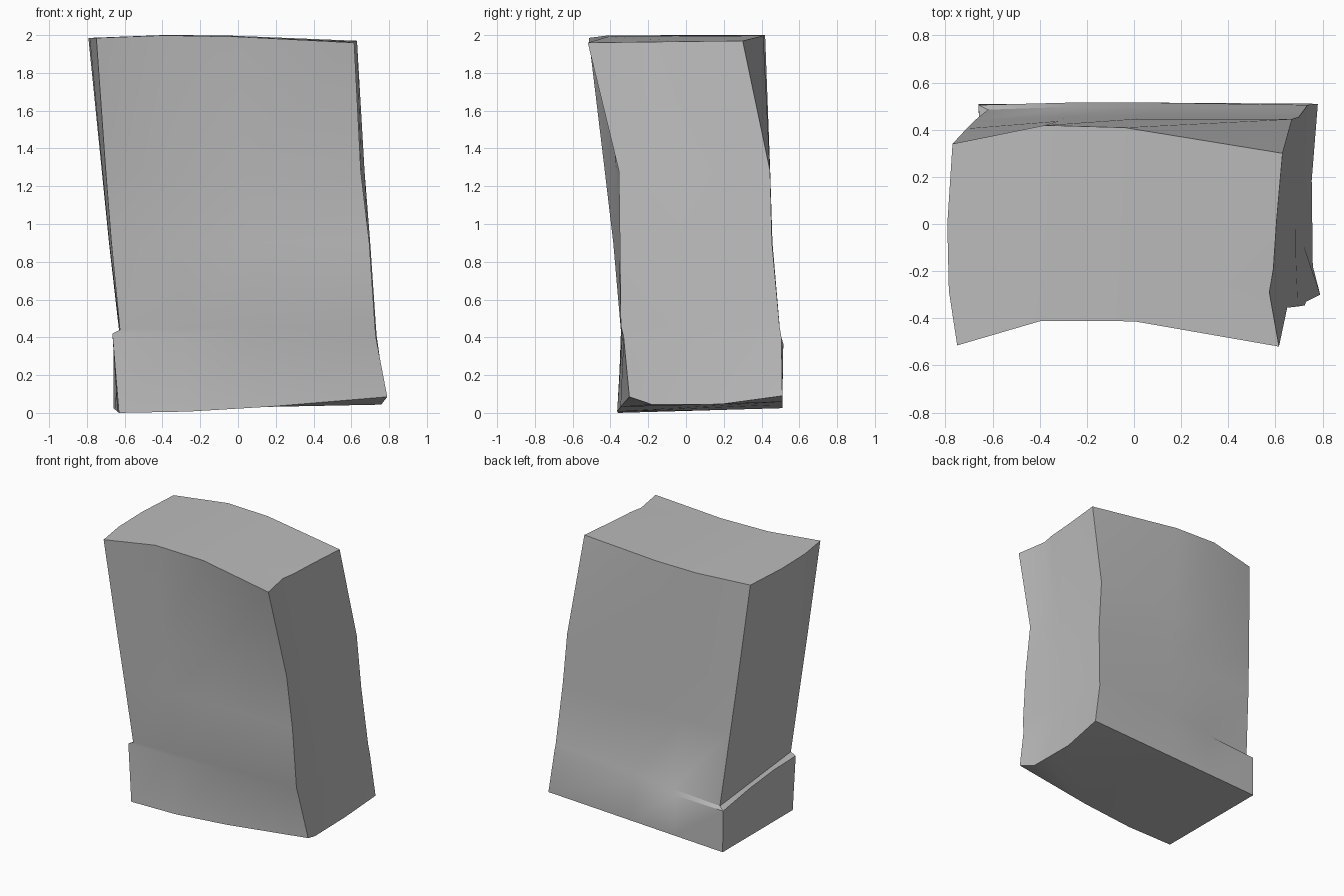
import bpy
import bmesh
import math
from mathutils import Vector

cube = bpy.data.objects.get("Cube")
if cube:
    bpy.data.objects.remove(cube, do_unlink=True)

# One plain stone colour
stone = bpy.data.materials.new("stone grey")
stone.use_nodes = True
colour = (0.5, 0.5, 0.5, 1.0)
stone.diffuse_color = colour
stone.node_tree.nodes["Principled BSDF"].inputs["Base Color"].default_value = colour

# The four leaning corner edges of the block, each from bottom to top
front_left = [(-.63, -.36, 0), (-.665, -.345, .42), (-.625, -.345, .44),
              (-.67, -.385, .9), (-.7, -.43, 1.28), (-.75, -.515, 1.985)]
front_right = [(.79, -.3, .085), (.73, -.33, .4), (.725, -.345, .46),
               (.695, -.35, .9), (.65, -.355, 1.28), (.615, -.52, 1.96)]
back_right = [(.78, .51, .09), (.735, .505, .4), (.73, .495, .46),
              (.7, .455, .9), (.67, .445, 1.28), (.63, .3, 1.97)]
back_left = [(-.66, .51, .025), (-.66, .505, .33), (-.62, .485, .35),
             (-.675, .44, .9), (-.71, .405, 1.28), (-.77, .34, 1.985)]

# How far each wall bows between its corners, from bottom to top
front_bow = [-.02, 0, 0, .02, .04, .105]
back_bow = [0, .01, .01, .01, .02, .09]
right_bow = [-.03, -.01, -.01, -.01, -.01, -.045]
left_bow = [0, .02, 0, -.01, -.015, -.03]


def wall_points(start, end, steps, offset):
    """A corner followed by bowed points along the wall to the next corner."""
    start, end = Vector(start), Vector(end)
    return [start] + [start.lerp(end, t) + Vector(offset) for t in steps]


def block_ring(level):
    """One closed outline of the block."""
    bottom, top = level == 0, level == len(front_left) - 1
    lift = 0.02 if top else 0
    fl, fr, br, bl = (edge[level] for edge in
                      (front_left, front_right, back_right, back_left))
    ring = wall_points(fl, fr, (.26, .55),
                       (0, front_bow[level], -.015 if bottom else lift))
    ring += wall_points(fr, br, (.15, .3, .6) if bottom else (.28, .4, .65),
                        (right_bow[level], 0, -.042 if bottom else 0))
    ring += wall_points(br, bl, (.48, .72),
                        (0, back_bow[level], 0 if bottom else lift))
    ring += wall_points(bl, fl, (.4, .73), (left_bow[level], 0, 0))
    # Side walls straighten toward the back at the top
    if top:
        ring[5].x += .015
        ring[6].x += .025
    return ring


# Stone block lofted through the outlines, with a thin ledge low on one side
bm = bmesh.new()
rings = [[bm.verts.new(p) for p in block_ring(level)]
         for level in range(len(front_left))]
for lower, upper in zip(rings, rings[1:]):
    count = len(lower)
    for i in range(count):
        j = (i + 1) % count
        bm.faces.new((lower[i], lower[j], upper[j], upper[i]))
caps = [bm.faces.new(reversed(rings[0])), bm.faces.new(rings[-1])]
bmesh.ops.triangulate(bm, faces=caps)
bmesh.ops.recalc_face_normals(bm, faces=bm.faces)

mesh = bpy.data.meshes.new("stone_block")
bm.to_mesh(mesh)
bm.free()
mesh.materials.append(stone)
block = bpy.data.objects.new("stone_block", mesh)
bpy.context.collection.objects.link(block)

# Smooth walls, sharp corners
bpy.ops.object.select_all(action="DESELECT")
block.select_set(True)
bpy.context.view_layer.objects.active = block
bpy.ops.object.shade_smooth_by_angle(angle=math.radians(35))
